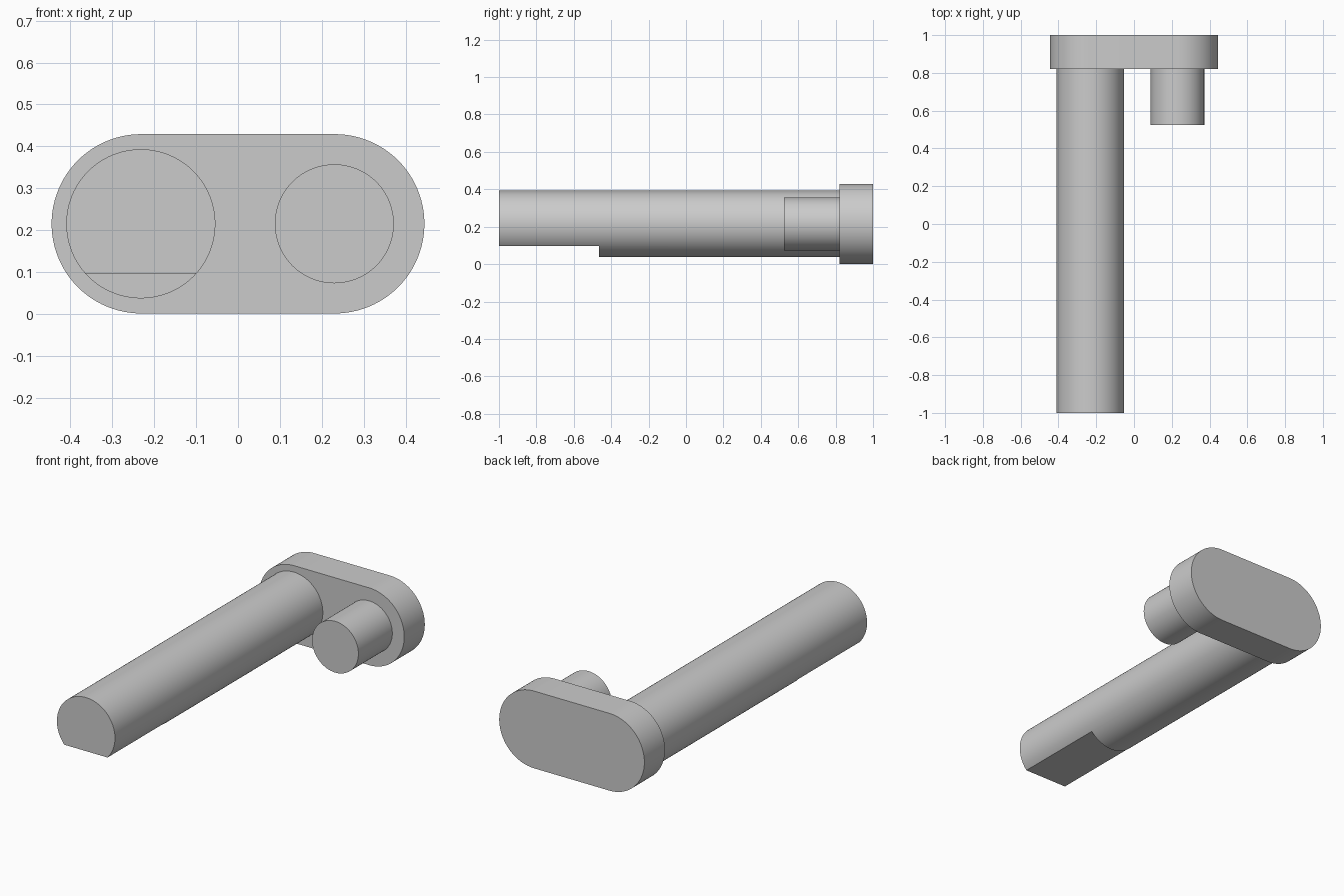
import bpy, bmesh
from math import sin, cos, pi, radians

if "Cube" in bpy.data.objects:
    bpy.data.objects.remove(bpy.data.objects["Cube"])

Z = 0.215      # height of both pin axes
X = 0.231      # distance of each axis from the centre


def arc(cx, r, start, end, n):
    """Points of an arc in the XZ plane."""
    return [(cx + r * cos(start + (end - start) * i / n),
             Z + r * sin(start + (end - start) * i / n)) for i in range(n + 1)]


def extrude(name, profile, y0, y1):
    """Solid made by extruding an XZ profile along Y."""
    bm = bmesh.new()
    face = bm.faces.new([bm.verts.new((x, y0, z)) for x, z in profile])
    new = bmesh.ops.extrude_face_region(bm, geom=[face], use_keep_orig=True)["geom"]
    bmesh.ops.translate(bm, vec=(0, y1 - y0, 0),
                        verts=[v for v in new if isinstance(v, bmesh.types.BMVert)])
    bmesh.ops.recalc_face_normals(bm, faces=bm.faces)
    mesh = bpy.data.meshes.new(name)
    bm.to_mesh(mesh)
    bm.free()
    ob = bpy.data.objects.new(name, mesh)
    bpy.context.collection.objects.link(ob)
    return ob


def activate(ob):
    bpy.ops.object.select_all(action='DESELECT')
    ob.select_set(True)
    bpy.context.view_layer.objects.active = ob


def circle(cx, r):
    return arc(cx, r, 0, 2 * pi, 96)[:-1]


# Rounded link plate at the back
plate = extrude("link_plate",
                arc(X, 0.214, -pi / 2, pi / 2, 48) + arc(-X, 0.214, pi / 2, 3 * pi / 2, 48),
                0.82, 1.0)

# Long shaft and short pin
shaft = extrude("long_shaft", circle(-X - 0.001, 0.178), -1.0, 0.82)
pin = extrude("short_pin", circle(X - 0.001, 0.142), 0.523, 0.82)

# Flat cut under the free end of the shaft
cutter = extrude("flat_cutter", [(-0.6, -0.1), (0.1, -0.1), (0.1, 0.096), (-0.6, 0.096)],
                 -1.2, -0.465)
cutter.hide_render = True
cut = shaft.modifiers.new("flat", 'BOOLEAN')
cut.operation = 'DIFFERENCE'
cut.solver = 'EXACT'
cut.object = cutter
activate(shaft)
bpy.ops.object.modifier_apply(modifier=cut.name)
bpy.data.objects.remove(cutter)

# Smooth round sides, sharp rims
for ob in (plate, shaft, pin):
    activate(ob)
    bpy.ops.object.shade_smooth_by_angle(angle=radians(30))
